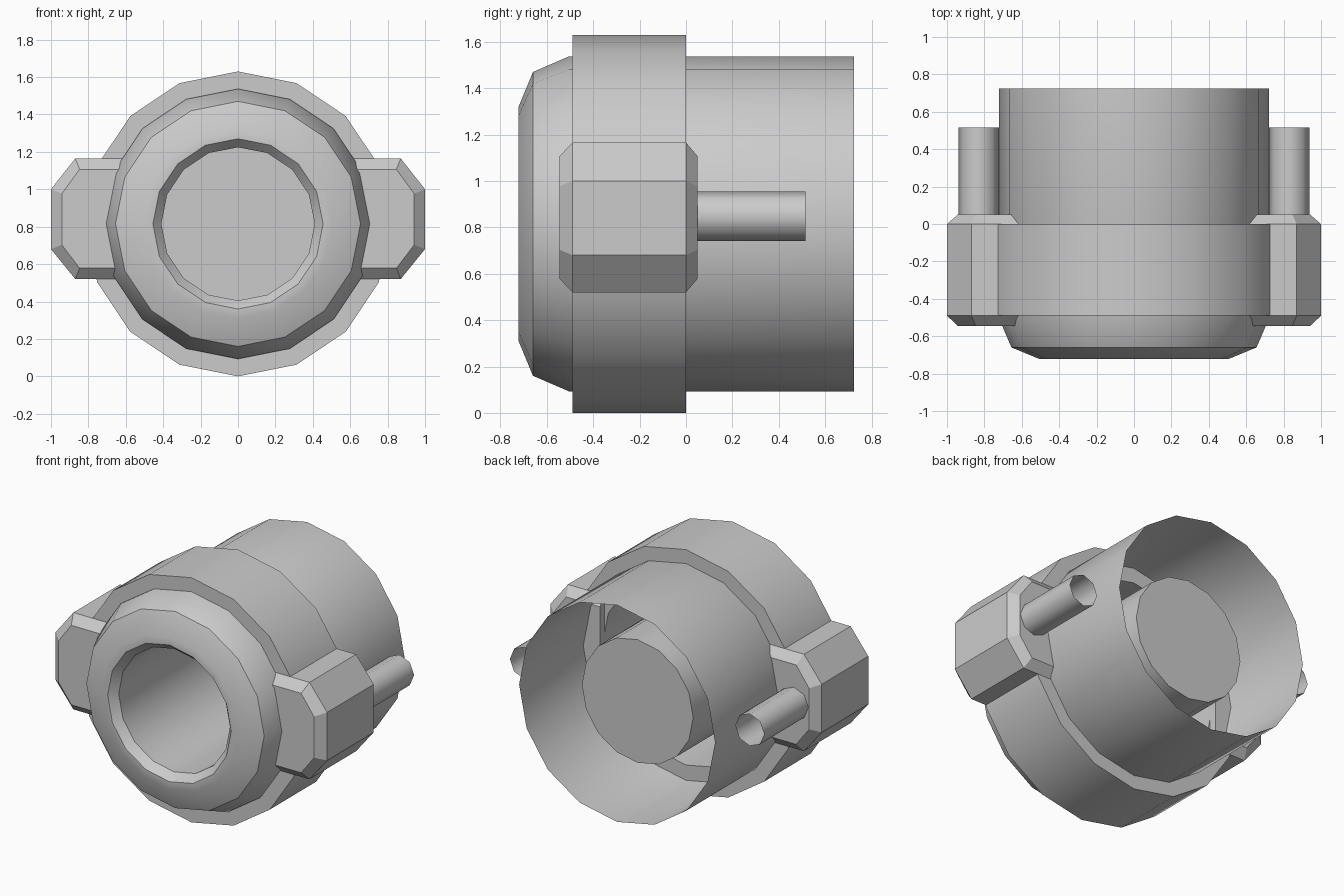
import bpy, bmesh
from math import sin, cos, pi, radians

if "Cube" in bpy.data.objects:
    bpy.data.objects.remove(bpy.data.objects["Cube"])

CZ = 0.815  # height of the barrel axis


def make(name, bm, angle):
    bmesh.ops.recalc_face_normals(bm, faces=bm.faces)
    me = bpy.data.meshes.new(name)
    bm.to_mesh(me)
    bm.free()
    ob = bpy.data.objects.new(name, me)
    bpy.context.collection.objects.link(ob)
    if angle:
        bpy.ops.object.select_all(action='DESELECT')
        ob.select_set(True)
        bpy.context.view_layer.objects.active = ob
        bpy.ops.object.shade_smooth_by_angle(angle=radians(angle))
    return ob


def bridge(bm, a, b):
    n = len(a)
    for i in range(n):
        bm.faces.new((a[i], a[(i + 1) % n], b[(i + 1) % n], b[i]))


def lathe(name, profile, sides, x=0, z=CZ, cap_end=False, closed=False, angle=30):
    """Revolve (radius, y) points around an axis parallel to y."""
    bm = bmesh.new()
    rings = [[bm.verts.new((x + r * sin(2 * pi * i / sides), y,
                            z + r * cos(2 * pi * i / sides)))
              for i in range(sides)] for r, y in profile]
    for a, b in zip(rings, rings[1:]):
        bridge(bm, a, b)
    if closed:
        bridge(bm, rings[-1], rings[0])
    if cap_end:
        bm.faces.new(rings[-1])
    return make(name, bm, angle)


def lug(name, s):
    """Octagonal side block with chamfered front and back."""
    def outline(d, y):
        pts = [(0.60, 1.165 - d), (0.87 - d * 0.4, 1.165 - d), (1.0 - d, 1.0 - d * 0.4),
               (1.0 - d, 0.68 + d * 0.4), (0.87 - d * 0.4, 0.52 + d), (0.60, 0.52 + d)]
        return [bm.verts.new((s * px, y, pz)) for px, pz in pts]
    bm = bmesh.new()
    rings = [outline(0.058, -0.545), outline(0, -0.49), outline(0, 0), outline(0.058, 0.05)]
    for a, b in zip(rings, rings[1:]):
        bridge(bm, a, b)
    bm.faces.new(rings[0])
    bm.faces.new(rings[-1])
    return make(name, bm, 0)


# Barrel: open back, rounded nose, recessed bore closed at its far end
lathe("barrel", [(0.722, 0.725), (0.722, -0.505), (0.655, -0.66), (0.505, -0.722),
                 (0.455, -0.722), (0.41, -0.67), (0.41, 0.51)], 16, cap_end=True)

# Collar around the barrel
lathe("collar", [(0.815, -0.49), (0.815, 0.0), (0.62, 0.0), (0.62, -0.49)], 16, closed=True)

# Side lugs with hollow pins
for side, s in (("left", -1), ("right", 1)):
    lug(side + "_lug", s)
    lathe(side + "_pin", [(0.107, 0.0), (0.107, 0.515)], 8, x=s * 0.83, z=0.848, angle=60)
